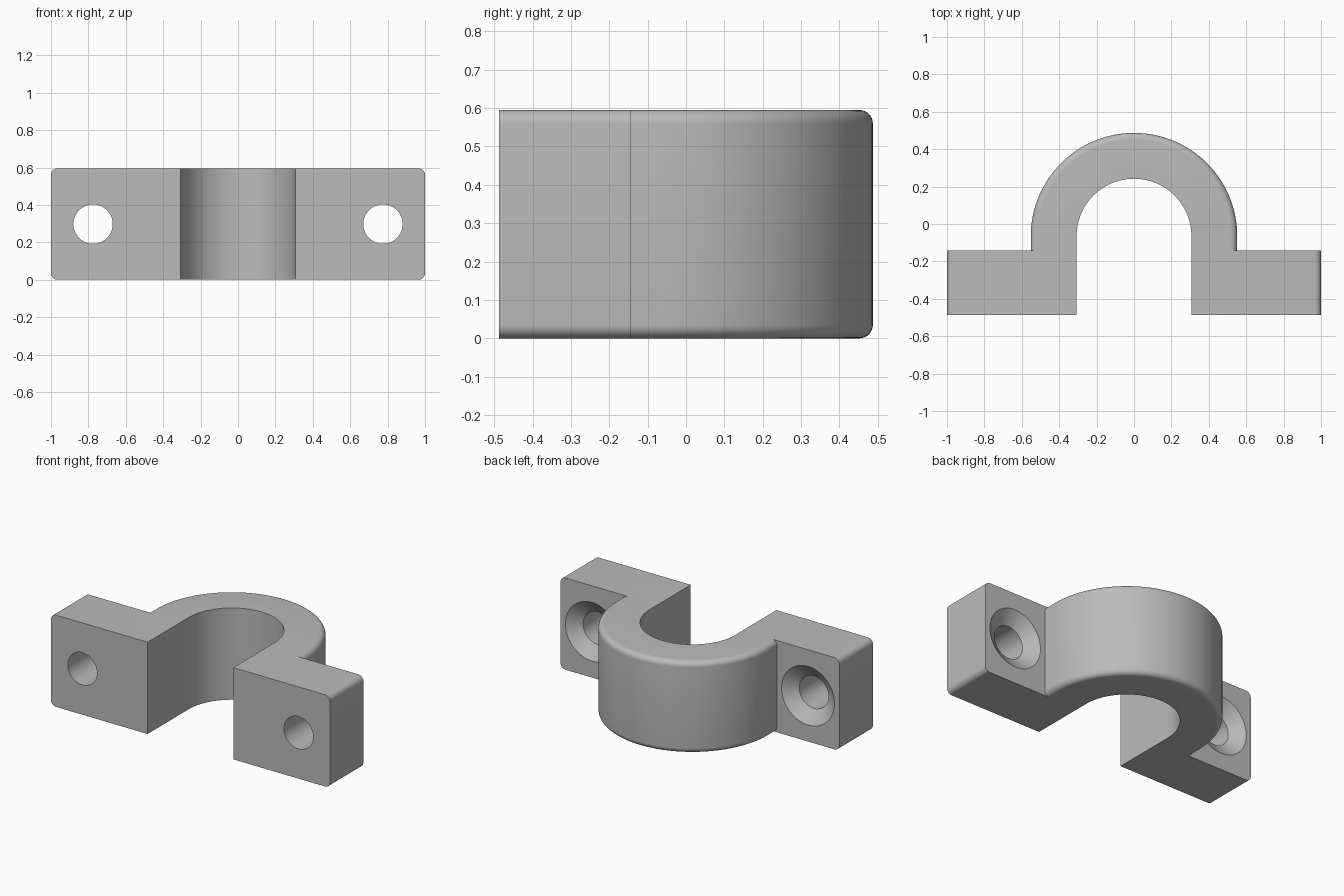
import bpy
import bmesh
from math import cos, sin, pi, radians
from mathutils import Matrix, Vector

if "Cube" in bpy.data.objects:
    bpy.data.objects.remove(bpy.data.objects["Cube"])

HEIGHT = 0.595
FRONT, FLANGE_BACK = -0.487, -0.143
ARC_Y, OUTER, INNER = -0.065, 0.552, 0.307
FILLET = 0.035
HOLE_X, HOLE_R, SINK_R, SINK_DEPTH = 0.775, 0.105, 0.19, 0.06

grey = bpy.data.materials.new("plain grey")
grey.use_nodes = True
colour = (0.5, 0.5, 0.5, 1)
grey.diffuse_color = colour
grey.node_tree.nodes["Principled BSDF"].inputs["Base Color"].default_value = colour


def to_object(bm, name):
    bmesh.ops.recalc_face_normals(bm, faces=bm.faces)
    mesh = bpy.data.meshes.new(name)
    bm.to_mesh(mesh)
    bm.free()
    mesh.materials.append(grey)
    obj = bpy.data.objects.new(name, mesh)
    bpy.context.collection.objects.link(obj)
    return obj


def prism(name, outline, z0, z1, rounded=None):
    """Extrude an xy outline and fillet the edges that the rule picks."""
    bm = bmesh.new()
    face = bm.faces.new([bm.verts.new((x, y, z0)) for x, y in outline])
    ext = bmesh.ops.extrude_face_region(bm, geom=[face])["geom"]
    verts = [g for g in ext if isinstance(g, bmesh.types.BMVert)]
    bmesh.ops.translate(bm, verts=verts, vec=(0, 0, z1 - z0))
    bmesh.ops.recalc_face_normals(bm, faces=bm.faces)
    if rounded:
        edges = [e for e in bm.edges
                 if rounded(e.verts[1].co - e.verts[0].co)]
        bmesh.ops.bevel(bm, geom=edges, offset=FILLET, segments=8,
                        profile=0.5, affect='EDGES')
    return to_object(bm, name)


def arch_outline(radius, y_start, steps=64):
    arc = [(radius * cos(pi * i / steps), ARC_Y + radius * sin(pi * i / steps))
           for i in range(steps + 1)]
    return [(-radius, y_start), (radius, y_start)] + arc


def tapered_cutter(name, x, y0, y1, r0, r1):
    """Round cutter along y, radius r0 at y0 and r1 at y1."""
    bm = bmesh.new()
    bmesh.ops.create_cone(bm, cap_ends=True, segments=64, radius1=r0,
                          radius2=r1, depth=y1 - y0)
    turn = Matrix.Rotation(radians(-90), 4, 'X')
    place = Matrix.Translation((x, (y0 + y1) / 2, HEIGHT / 2))
    bmesh.ops.transform(bm, matrix=place @ turn, verts=bm.verts)
    return to_object(bm, name)


def combine(target, tool, operation):
    mod = target.modifiers.new(tool.name, 'BOOLEAN')
    mod.operation = operation
    mod.solver = 'EXACT'
    mod.object = tool
    bpy.context.view_layer.objects.active = target
    bpy.ops.object.modifier_apply(modifier=mod.name)
    bpy.data.objects.remove(tool)


# Flange bar with rounded end edges
bar = [(-1, FRONT), (1, FRONT), (1, FLANGE_BACK), (-1, FLANGE_BACK)]
clamp = prism("pipe_clamp", bar, 0, HEIGHT,
              lambda d: abs(d.y) > 0.1 and abs(d.x) < 0.01)

# Arch with filleted rims
arch = prism("arch", arch_outline(OUTER, -0.3), 0, HEIGHT,
             lambda d: abs(d.z) < 0.01)
combine(clamp, arch, 'UNION')

# Pipe opening
slot = prism("slot_cutter", arch_outline(INNER, -0.7), -0.1, HEIGHT + 0.1)
combine(clamp, slot, 'DIFFERENCE')

# Countersunk screw holes
slope = (SINK_R - HOLE_R) / SINK_DEPTH
y0, y1 = FLANGE_BACK - SINK_DEPTH - 0.02, FLANGE_BACK + 0.01
for side in (-1, 1):
    x = side * HOLE_X
    sink = tapered_cutter("sink_cutter", x, y0, y1,
                          HOLE_R - 0.02 * slope, SINK_R + 0.01 * slope)
    combine(clamp, sink, 'DIFFERENCE')
    hole = tapered_cutter("hole_cutter", x, -0.7, 0.1, HOLE_R, HOLE_R)
    combine(clamp, hole, 'DIFFERENCE')

# Clean shading
bpy.ops.object.select_all(action='DESELECT')
clamp.select_set(True)
bpy.context.view_layer.objects.active = clamp
bpy.ops.object.shade_smooth_by_angle(angle=radians(25))
